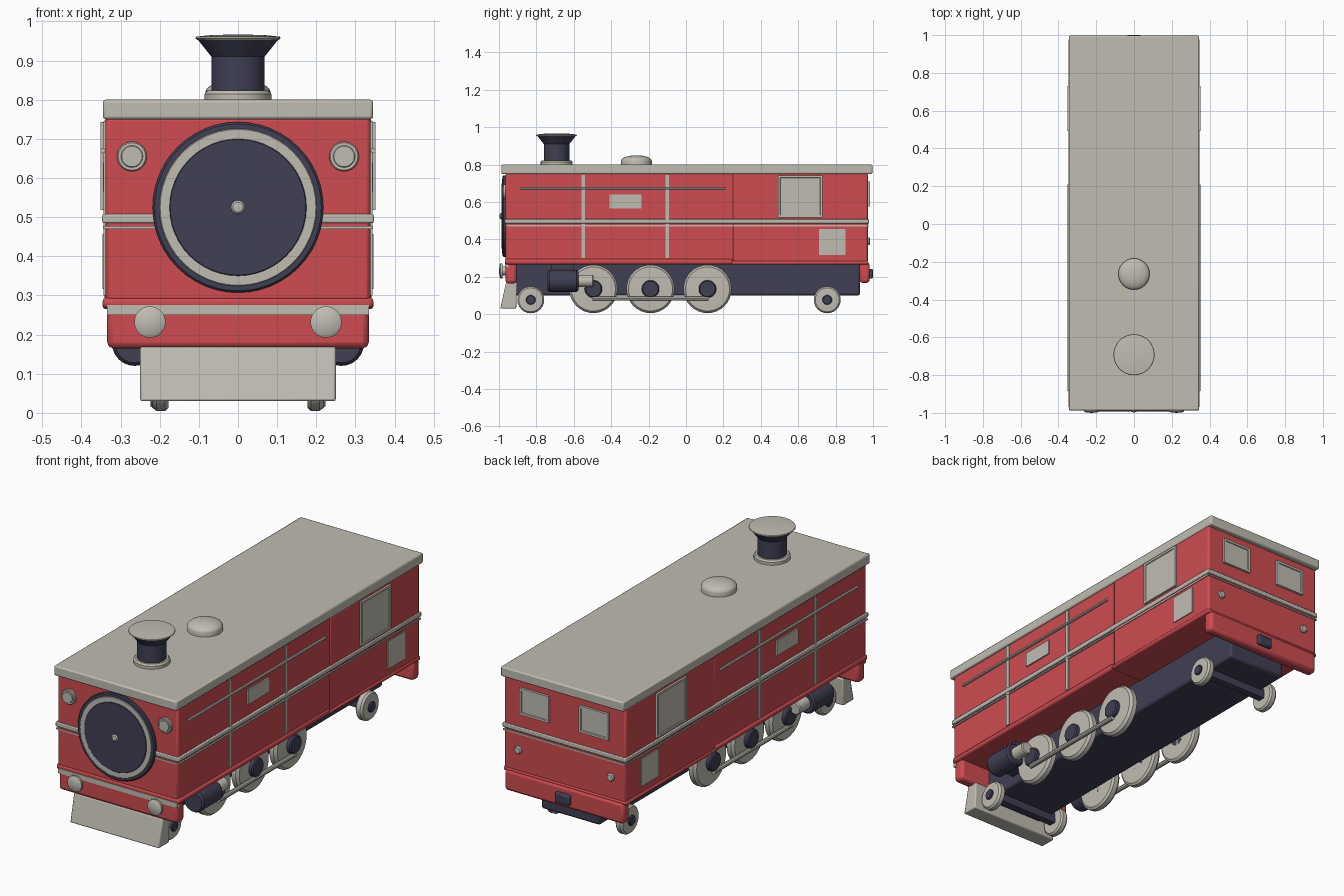
import bpy, bmesh, math
from mathutils import Vector, Matrix

if "Cube" in bpy.data.objects:
    bpy.data.objects.remove(bpy.data.objects["Cube"])


def material(name, rgb):
    m = bpy.data.materials.new(name)
    m.diffuse_color = (*rgb, 1)
    m.use_nodes = True
    m.node_tree.nodes["Principled BSDF"].inputs["Base Color"].default_value = m.diffuse_color
    return m


RED = material("red paint", (0.62, 0.072, 0.08))
WHITE = material("warm grey", (0.53, 0.505, 0.45))
DARK = material("dark navy", (0.05, 0.05, 0.09))


def finish(name, bm, mat, bevel=0, segs=2):
    bmesh.ops.recalc_face_normals(bm, faces=bm.faces)
    me = bpy.data.meshes.new(name)
    bm.to_mesh(me)
    bm.free()
    me.materials.append(mat)
    ob = bpy.data.objects.new(name, me)
    bpy.context.collection.objects.link(ob)
    if bevel:
        b = ob.modifiers.new("bevel", 'BEVEL')
        b.width, b.segments, b.limit_method = bevel, segs, 'ANGLE'
    bpy.ops.object.select_all(action='DESELECT')
    ob.select_set(True)
    bpy.context.view_layer.objects.active = ob
    bpy.ops.object.shade_smooth_by_angle(angle=math.radians(35))
    return ob


def box(name, x, y, z, mat, bevel=0, inset=None):
    """Box from (min, max) ranges; inset = outward direction of a framed pane."""
    bm = bmesh.new()
    size = [b - a for a, b in (x, y, z)]
    mid = [(a + b) / 2 for a, b in (x, y, z)]
    bmesh.ops.create_cube(bm, size=1, matrix=Matrix.Translation(mid) @ Matrix.Diagonal((*size, 1)))
    if inset:
        bm.normal_update()
        f = [f for f in bm.faces if f.normal.dot(Vector(inset)) > 0.9]
        bmesh.ops.inset_region(bm, faces=f, thickness=0.016, depth=0)
        bmesh.ops.inset_region(bm, faces=f, thickness=0.003, depth=-0.004)
    return finish(name, bm, mat, bevel)


def lathe(name, profile, origin, axis, mat, n=32):
    """Turn (radius, height) points about an axis through origin."""
    bm = bmesh.new()
    M = Matrix.Translation(origin) @ Vector(axis).to_track_quat('Z', 'Y').to_matrix().to_4x4()
    rings = []
    for r, h in profile:
        if r == 0:
            rings.append([bm.verts.new(M @ Vector((0, 0, h)))] * n)
        else:
            rings.append([bm.verts.new(M @ Vector((r * math.cos(i * math.tau / n),
                                                   r * math.sin(i * math.tau / n), h))) for i in range(n)])
    for a, b in zip(rings, rings[1:]):
        for i in range(n):
            j = (i + 1) % n
            bm.faces.new(list(dict.fromkeys((a[i], a[j], b[j], b[i]))))
    return finish(name, bm, mat)


def disc(name, r, h, origin, axis, mat, c=0.004, n=32):
    return lathe(name, [(0, 0), (r, 0), (r, h - c), (r - c, h), (0, h)], origin, axis, mat, n)


def mirrored(r, s):
    return tuple(sorted((r[0] * s, r[1] * s)))


FRONT, BACK, UP = (0, -1, 0), (0, 1, 0), (0, 0, 1)

# Body, cab, roof and frame
box("body", (-.338, .338), (-.965, .26), (.285, .755), RED, .01)
box("cab", (-.341, .341), (.25, .972), (.275, .755), RED, .01)
box("body_skirt", (-.346, .346), (-.968, .25), (.267, .295), RED, .01)
box("cab_skirt", (-.346, .346), (.24, .975), (.265, .285), RED, .008)
box("roof", (-.345, .345), (-.987, .997), (.75, .80), WHITE, .007)
box("frame", (-.165, .165), (-.92, .93), (.10, .275), DARK, .012)

# Stripes round the body
box("main_stripe", (-.347, .347), (-.971, .979), (.485, .508), WHITE, .004)
box("thin_stripe", (-.345, .345), (-.969, .977), (.470, .477), WHITE)

# Smokebox door
Z = .525
disc("door_rim", .218, .025, (0, -.955, Z), FRONT, DARK, .005, 48)
disc("door_ring", .201, .028, (0, -.955, Z), FRONT, WHITE, .002, 48)
disc("door_plate", .175, .031, (0, -.955, Z), FRONT, DARK, .002, 48)
lathe("door_knob", [(.016, 0), (.018, .005), (.013, .011), (0, .014)], (0, -.984, Z), FRONT, WHITE, 16)

# Chimney and dome
Y = -.692
lathe("chimney_base", [(.085, 0), (.085, .018), (.078, .026), (0, .026)], (0, Y, .797), UP, WHITE)
lathe("chimney", [(.068, .80), (.068, .91), (.104, .955), (0, .955)], (0, Y, 0), UP, DARK)
lathe("chimney_cap", [(0, .953), (.105, .953), (.109, .957), (.107, .961), (.07, .965), (0, .967)],
      (0, Y, 0), UP, WHITE)
lathe("dome", [(.083, 0), (.083, .022)] +
      [(.083 * math.cos(a * math.pi / 12), .022 + .03 * math.sin(a * math.pi / 12)) for a in range(1, 6)] +
      [(0, .052)], (0, -.265, .798), UP, WHITE)

# Buffer beams, cowcatcher and coupling
box("front_beam", (-.334, .334), (-.965, -.905), (.165, .292), RED, .015)
box("front_beam_stripe", (-.335, .335), (-.969, -.95), (.25, .275), WHITE)
box("rear_beam", (-.334, .334), (.928, .982), (.168, .275), RED, .015)
box("coupling", (-.042, .042), (.97, 1.0), (.19, .243), DARK, .009)
bm = bmesh.new()
side = [(-.993, .03), (-.908, .03), (-.902, .17), (-.962, .17)]
face = bm.faces.new([bm.verts.new((-.25, y, z)) for y, z in side])
ext = bmesh.ops.extrude_face_region(bm, geom=[face])
bmesh.ops.translate(bm, vec=(.5, 0, 0), verts=[v for v in ext["geom"] if isinstance(v, bmesh.types.BMVert)])
finish("cowcatcher", bm, WHITE, .006)

for s, tag in ((1, "right"), (-1, "left")):
    OUT = (s, 0, 0)
    # Front lamps and buffers
    disc("lamp_rim_" + tag, .038, .018, (s * .271, -.96, .655), FRONT, WHITE, .003)
    disc("lamp_lens_" + tag, .028, .022, (s * .271, -.96, .655), FRONT, WHITE, .002)
    lathe("buffer_" + tag, [(.024, 0), (.024, .02), (.04, .022), (.04, .032), (.032, .037), (0, .04)],
          (s * .225, -.96, .232), FRONT, WHITE)
    # Side trim
    for i, y in enumerate((-.55, -.10)):
        box(f"body_band_{i}_{tag}", mirrored((.33, .344), s), (y - .01, y + .01), (.30, .745), WHITE)
    lathe("handrail_" + tag, [(0, 0), (.007, 0), (.007, 1.095), (0, 1.095)],
          (s * .345, -.885, .67), BACK, WHITE, 8)
    box("side_plate_" + tag, mirrored((.337, .345), s), (-.41, -.237), (.565, .64), WHITE)
    box("cab_window_" + tag, mirrored((.338, .351), s), (.492, .73), (.518, .743), WHITE, 0, OUT)
    box("cab_panel_" + tag, mirrored((.338, .346), s), (.71, .853), (.317, .457), WHITE)
    # Rear windows and lamps
    box("rear_window_" + tag, mirrored((.085, .25), s), (.968, .984), (.575, .71), WHITE, 0, BACK)
    disc("rear_lamp_" + tag, .02, .018, (s * .26, .966, .39), BACK, WHITE, .005, 16)
    # Driving wheels
    for i, y in enumerate((-.495, -.19, .115)):
        lathe(f"drive_wheel_{i}_{tag}",
              [(0, 0), (.118, 0), (.129, .008), (.129, .032), (.118, .045), (0, .05)],
              (s * .178, y, .135), OUT, WHITE)
        disc(f"drive_hub_{i}_{tag}", .047, .07, (s * .178, y, .135), OUT, DARK, .006, 20)
    lathe("coupling_rod_" + tag, [(0, 0), (.012, 0), (.012, .62), (0, .62)],
          (s * .238, -.50, .084), BACK, WHITE, 10)
    # Small guide wheels
    for end, y in (("front", -.83), ("rear", .755)):
        lathe(f"{end}_wheel_{tag}",
              [(0, 0), (.064, 0), (.072, .008), (.072, .03), (.064, .04), (0, .044)],
              (s * .178, y, .077), OUT, WHITE, 24)
        disc(f"{end}_wheel_hub_{tag}", .026, .052, (s * .178, y, .077), OUT, DARK, .004, 16)
        box(f"{end}_axle_{tag}", mirrored((0, .18), s), (y - .018, y + .018), (.06, .11), DARK)
    # Steam cylinder and piston
    lathe("steam_cylinder_" + tag, [(0, 0), (.05, 0), (.058, .01), (.058, .155), (.05, .165), (0, .165)],
          (s * .264, -.74, .178), BACK, DARK, 24)
    box("cylinder_mount_" + tag, mirrored((.15, .25), s), (-.72, -.60), (.15, .27), DARK)
    disc("piston_" + tag, .033, .09, (s * .264, -.585, .178), BACK, WHITE, .005, 20)
